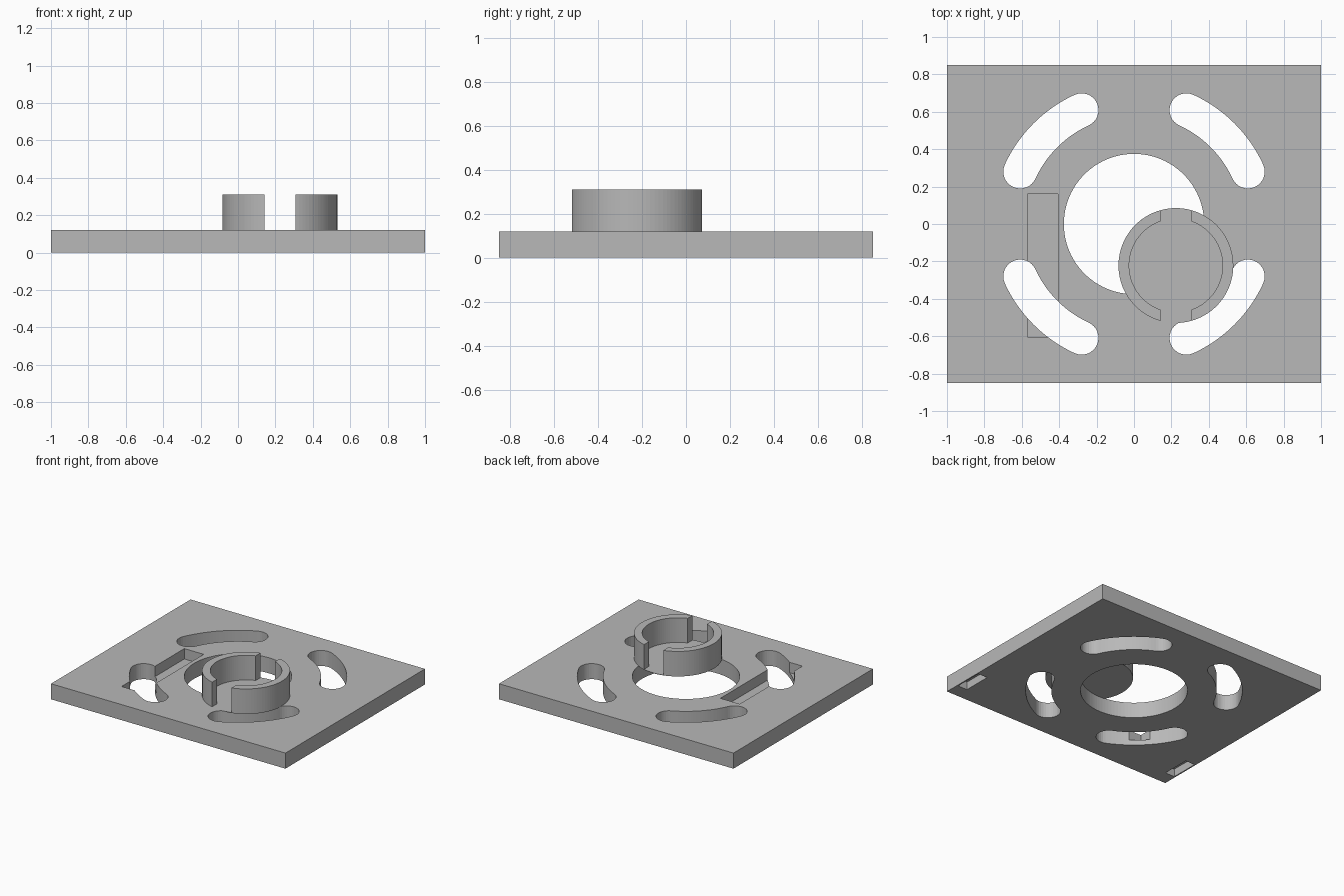
import bpy, bmesh
from math import sin, cos, acos, pi, radians

old = bpy.data.objects.get("Cube")
if old:
    bpy.data.objects.remove(old, do_unlink=True)

grey = bpy.data.materials.new("plain grey")
grey.use_nodes = True
grey.diffuse_color = (0.48, 0.48, 0.48, 1)
grey.node_tree.nodes["Principled BSDF"].inputs["Base Color"].default_value = grey.diffuse_color


def arc(r, a0, a1, n, cx=0, cy=0):
    return [(cx + r * cos(a0 + (a1 - a0) * i / n), cy + r * sin(a0 + (a1 - a0) * i / n))
            for i in range(n + 1)]


def circle(r, n, cx=0, cy=0):
    return arc(r, 0, 2 * pi, n, cx, cy)[:-1]


def rectangle(x0, x1, y0, y1):
    return [(x0, y0), (x1, y0), (x1, y1), (x0, y1)]


def prism(name, outline, z0, z1):
    """Extrude a flat outline between two heights."""
    bm = bmesh.new()
    base = bm.faces.new([bm.verts.new((x, y, z0)) for x, y in outline])
    top = bmesh.ops.extrude_face_region(bm, geom=[base], use_keep_orig=True)["geom"]
    bmesh.ops.translate(bm, vec=(0, 0, z1 - z0),
                        verts=[g for g in top if isinstance(g, bmesh.types.BMVert)])
    bmesh.ops.recalc_face_normals(bm, faces=bm.faces)
    mesh = bpy.data.meshes.new(name)
    bm.to_mesh(mesh)
    bm.free()
    mesh.materials.append(grey)
    obj = bpy.data.objects.new(name, mesh)
    bpy.context.collection.objects.link(obj)
    return obj


def cut(target, outline, z0, z1):
    """Subtract a prism from the target and discard the cutter."""
    cutter = prism("cutter", outline, z0, z1)
    cutter.hide_render = True
    mod = target.modifiers.new("cut", "BOOLEAN")
    mod.operation, mod.solver, mod.object = "DIFFERENCE", "EXACT", cutter
    bpy.context.view_layer.objects.active = target
    bpy.ops.object.modifier_apply(modifier=mod.name)
    bpy.data.objects.remove(cutter, do_unlink=True)


THICK, TOP = 0.12, 0.31

# Base plate with its large round opening
plate = prism("base_plate", rectangle(-1, 1, -0.85, 0.85), 0, THICK)
cut(plate, circle(0.375, 96), -0.1, 0.3)

# Four curved slots with rounded ends
R, W = 0.67, 0.09
for quarter in range(4):
    a = quarter * pi / 2 + radians(24.7)
    b = (quarter + 1) * pi / 2 - radians(24.7)
    slot = (arc(R + W, a, b, 24)
            + arc(W, b, b + pi, 16, R * cos(b), R * sin(b))[1:-1]
            + arc(R - W, b, a, 24)
            + arc(W, a + pi, a + 2 * pi, 16, R * cos(a), R * sin(a))[1:-1])
    cut(plate, slot, -0.1, 0.3)

# Shallow channel in the top face
cut(plate, rectangle(-0.57, -0.405, -0.605, 0.16), 0.04, 0.3)

# Small recesses in the underside
for x in (-0.95, 0.95):
    cut(plate, rectangle(x - 0.04, x + 0.04, -0.74, -0.52), -0.1, 0.06)

# Thin round floor beneath the split ring
CX, CY, OUTER, INNER, GAP = 0.224, -0.222, 0.307, 0.25, 0.0825
prism("ring_floor", circle(OUTER, 96, CX, CY), THICK - 0.003, THICK)

# Split ring: two facing curved walls
ao, ai = acos(GAP / OUTER), acos(GAP / INNER)
for name, turn in (("left_ring_wall", 0), ("right_ring_wall", pi)):
    wall = (arc(OUTER, turn - ao, turn + ao, 40, CX, CY)
            + arc(INNER, turn + ai, turn - ai, 40, CX, CY))
    prism(name, wall, THICK, TOP)
